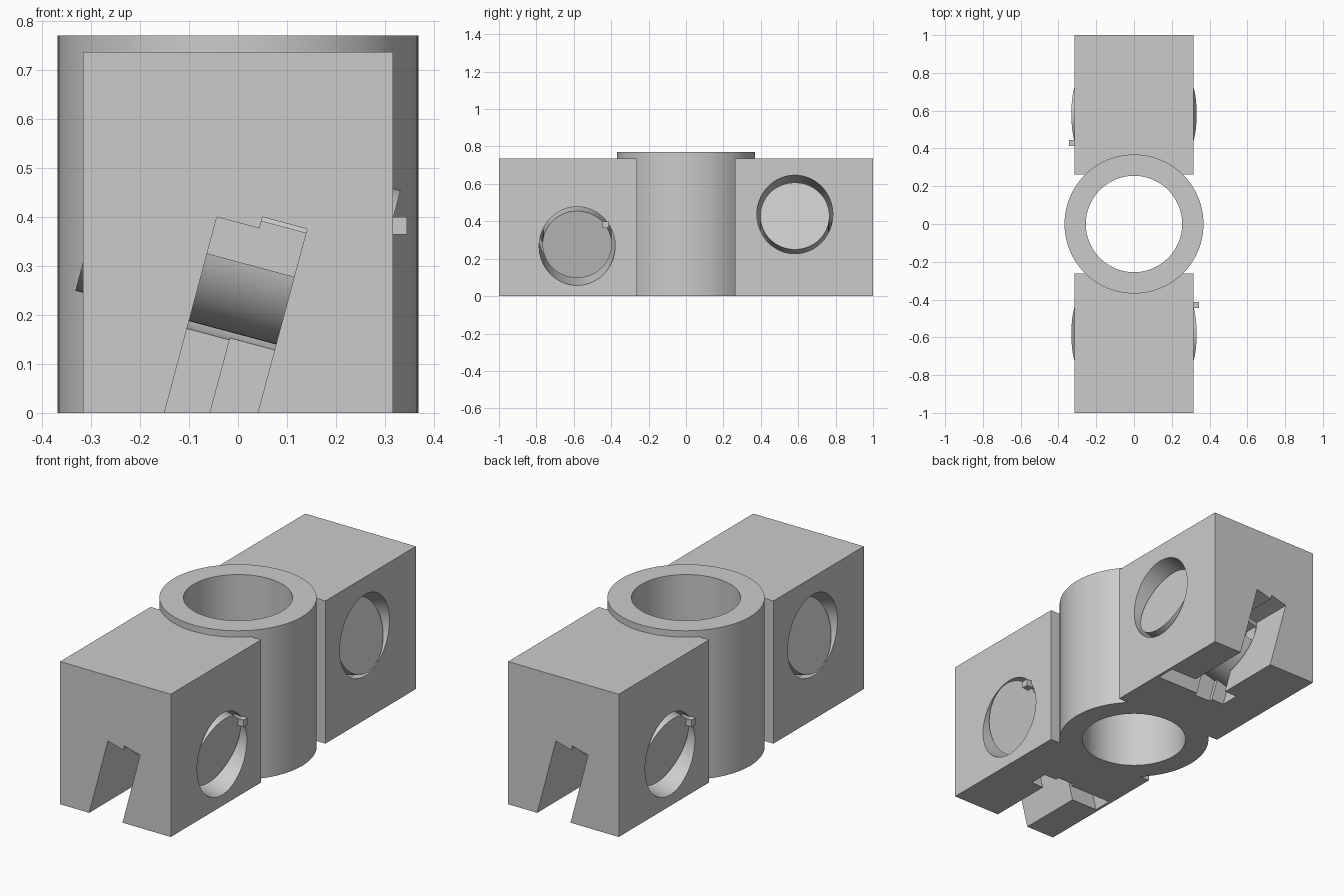
import bpy, bmesh, math
from mathutils import Matrix, Vector

cube = bpy.data.objects.get("Cube")
if cube:
    bpy.data.objects.remove(cube, do_unlink=True)

grey = bpy.data.materials.new("plain grey")
grey.use_nodes = True
grey.diffuse_color = (0.6, 0.6, 0.6, 1)
grey.node_tree.nodes["Principled BSDF"].inputs["Base Color"].default_value = (0.6, 0.6, 0.6, 1)


def finish(name, bm, matrix):
    bm.transform(matrix)
    mesh = bpy.data.meshes.new(name)
    bm.to_mesh(mesh)
    bm.free()
    mesh.materials.append(grey)
    obj = bpy.data.objects.new(name, mesh)
    bpy.context.collection.objects.link(obj)
    return obj


def box(name, low, high, matrix=Matrix()):
    low, high = Vector(low), Vector(high)
    bm = bmesh.new()
    bmesh.ops.create_cube(bm, size=1)
    size = Matrix.Diagonal((*(high - low), 1))
    return finish(name, bm, matrix @ Matrix.Translation((low + high) / 2) @ size)


def cylinder(name, radius, length, matrix=Matrix()):
    bm = bmesh.new()
    bmesh.ops.create_cone(bm, cap_ends=True, segments=96, radius1=radius,
                          radius2=radius, depth=length)
    return finish(name, bm, matrix)


def activate(obj):
    bpy.ops.object.select_all(action='DESELECT')
    obj.select_set(True)
    bpy.context.view_layer.objects.active = obj


def cut(obj, *cutters):
    activate(obj)
    for cutter in cutters:
        cutter.hide_render = True
        mod = obj.modifiers.new("cut", 'BOOLEAN')
        mod.operation = 'DIFFERENCE'
        mod.solver = 'EXACT'
        mod.object = cutter
        bpy.ops.object.modifier_apply(modifier=mod.name)
        bpy.data.objects.remove(cutter, do_unlink=True)


def smooth(obj):
    activate(obj)
    bpy.ops.object.shade_smooth_by_angle(angle=math.radians(30))


# Central tube
HEIGHT = 0.77
middle = Matrix.Translation((0, 0, HEIGHT / 2))
tube = cylinder("central_tube", 0.368, HEIGHT, middle)
cut(tube, cylinder("bore_cutter", 0.255, 1, middle))
smooth(tube)

# Tilted frame of the lock barrel: x along the barrel, z along the slot
tilt = Matrix.Translation((0, -0.582, 0.352)) @ Matrix.Rotation(math.radians(15), 4, 'Y')
along = tilt @ Matrix.Rotation(math.pi / 2, 4, 'Y')
SLOT_LEFT, SLOT_MID, SLOT_RIGHT = -0.054, 0.036, 0.13

# Front block with barrel hole, stepped slot and wide slot head
block = box("front_block", (-0.316, -1, 0), (0.316, -0.262, 0.737))
cut(block,
    cylinder("hole_cutter", 0.203, 1.2, along),
    box("slot_cutter", (SLOT_LEFT, -0.7, -0.8), (SLOT_RIGHT, 0, 0.035), tilt),
    box("step_cutter", (SLOT_MID, -0.7, -0.8), (SLOT_RIGHT, 0.05, 0.059), tilt),
    box("head_cutter", (-0.2, -0.07, -0.8), (0.2, 0.03, 0.01), tilt))

# Barrel with a notch facing the slot
barrel = cylinder("front_barrel", 0.185, 0.588, along)
cut(barrel, box("notch_cutter", (-0.06, -0.3, -0.042), (0.14, -0.11, 0.05), tilt))

# Small stop pin at the rim of the barrel
pin = box("front_stop_pin", (0.27, -0.446, 0.364), (0.345, -0.412, 0.4))

# The rear half is the front half turned half way round
for part in (block, barrel, pin):
    smooth(part)
    twin = part.copy()
    twin.data = part.data.copy()
    twin.name = part.name.replace("front", "rear")
    twin.data.transform(Matrix.Rotation(math.pi, 4, 'Z'))
    bpy.context.collection.objects.link(twin)
